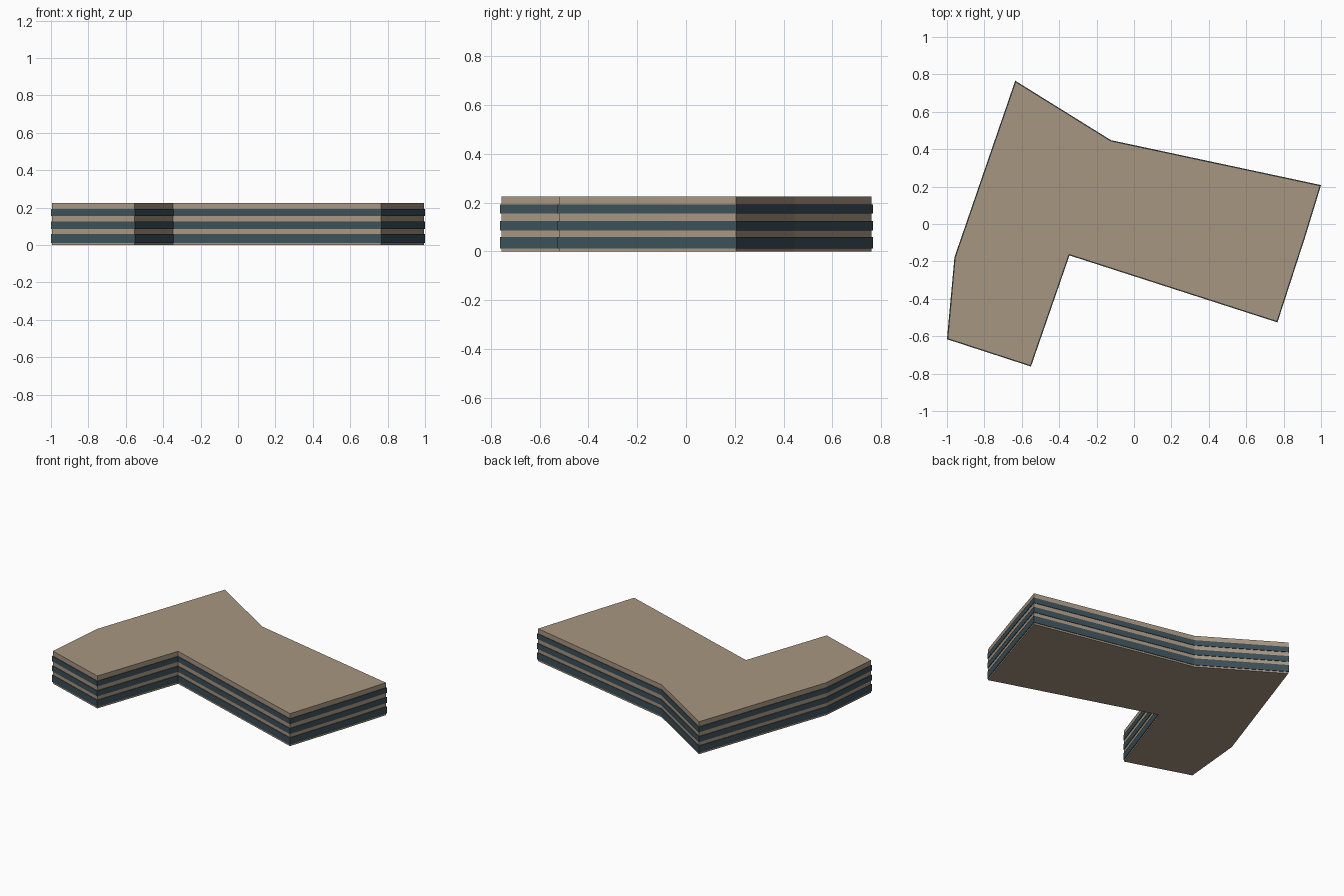
import bpy, bmesh
from mathutils import Vector

if "Cube" in bpy.data.objects:
    bpy.data.objects.remove(bpy.data.objects["Cube"])

# Footprint, counter-clockwise seen from above
OUTLINE = [Vector(p) for p in [
    (-0.635, 0.766), (-0.96, -0.178), (-1.0, -0.616), (-0.551, -0.762),
    (-0.345, -0.168), (0.767, -0.526), (0.915, -0.07), (1.0, 0.208), (-0.123, 0.448)]]


def inset(points, d):
    """Move every edge of the footprint inward by d."""
    out = []
    for i, p in enumerate(points):
        a = (p - points[i - 1]).normalized()
        b = (points[(i + 1) % len(points)] - p).normalized()
        na, nb = Vector((-a.y, a.x)), Vector((-b.y, b.x))
        out.append(p + (na + nb) * d / (1 + na.dot(nb)))
    return out


def material(name, color):
    m = bpy.data.materials.new(name)
    m.diffuse_color = (*color, 1)
    m.use_nodes = True
    m.node_tree.nodes["Principled BSDF"].inputs["Base Color"].default_value = m.diffuse_color
    return m


def prism(name, points, z0, z1, mat):
    bm = bmesh.new()
    face = bm.faces.new([bm.verts.new((p.x, p.y, z0)) for p in points])
    top = bmesh.ops.extrude_face_region(bm, geom=[face], use_keep_orig=True)
    verts = [v for v in top["geom"] if isinstance(v, bmesh.types.BMVert)]
    bmesh.ops.translate(bm, verts=verts, vec=(0, 0, z1 - z0))
    bmesh.ops.recalc_face_normals(bm, faces=bm.faces)
    mesh = bpy.data.meshes.new(name)
    bm.to_mesh(mesh)
    bm.free()
    mesh.materials.append(mat)
    ob = bpy.data.objects.new(name, mesh)
    bpy.context.collection.objects.link(ob)


stone = material("stone", (0.39, 0.305, 0.22))
glass = material("dark_glass", (0.045, 0.08, 0.1))

# Building body, slightly set back from the window bands
prism("building_body", inset(OUTLINE, 0.004), 0, 0.226, stone)

# Window bands wrapping each storey
for i, (z0, z1) in enumerate([(0.012, 0.06), (0.086, 0.125), (0.155, 0.192)]):
    prism(f"window_band_{i + 1}", OUTLINE, z0, z1, glass)
